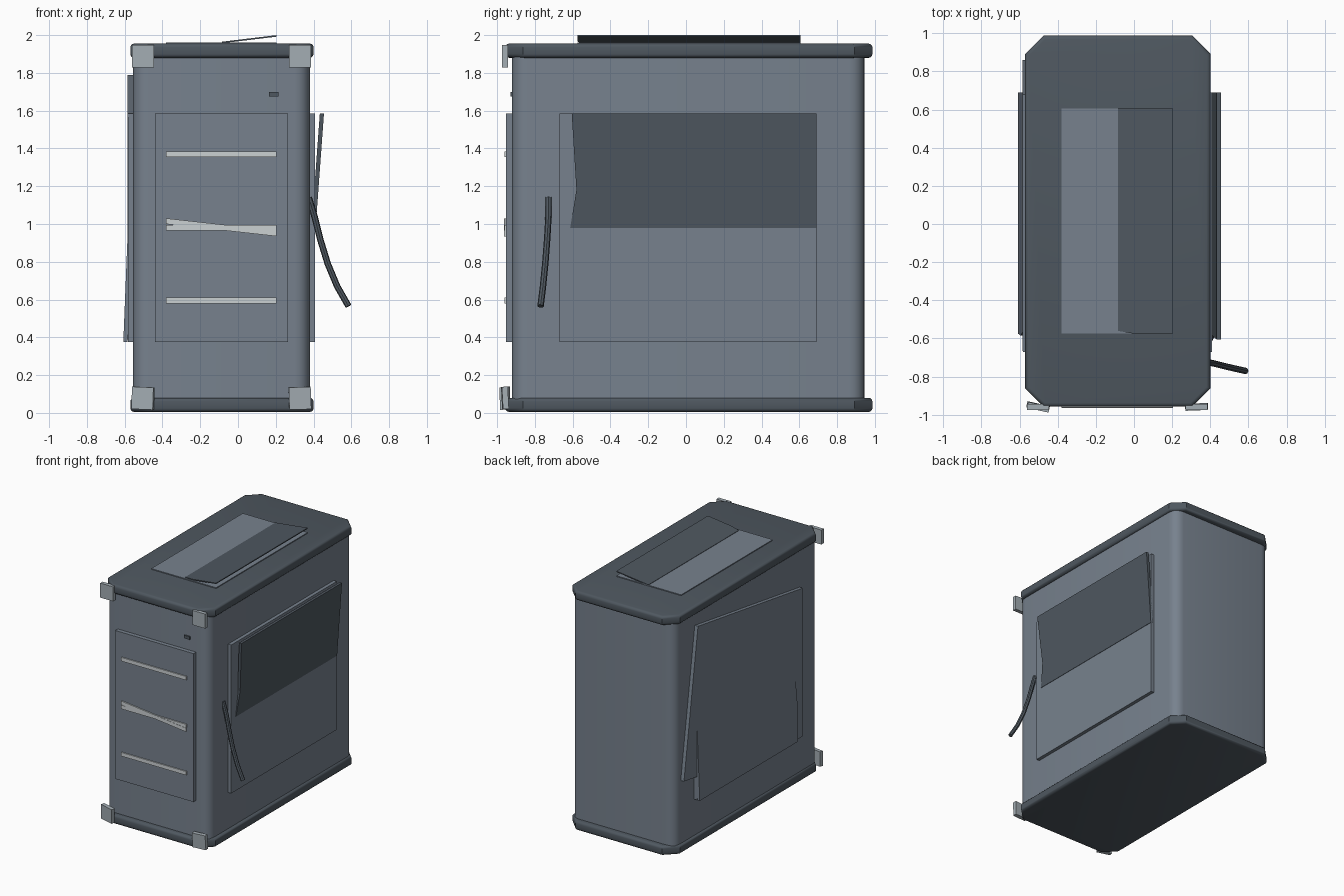
import bpy, bmesh, math
from mathutils import Vector, Matrix, Euler

if "Cube" in bpy.data.objects:
    bpy.data.objects.remove(bpy.data.objects["Cube"])


def material(name, rgb):
    m = bpy.data.materials.new(name)
    m.diffuse_color = (*rgb, 1)
    m.use_nodes = True
    m.node_tree.nodes["Principled BSDF"].inputs["Base Color"].default_value = m.diffuse_color
    return m


SLATE = material("slate grey", (0.185, 0.222, 0.270))
DARK = material("dark grey", (0.078, 0.097, 0.117))
STEEL = material("steel grey", (0.37, 0.42, 0.455))
PALE = material("pale grey", (0.60, 0.635, 0.65))


def finish(name, bm, mat, smooth=False):
    bmesh.ops.recalc_face_normals(bm, faces=bm.faces)
    me = bpy.data.meshes.new(name)
    bm.to_mesh(me)
    bm.free()
    me.materials.append(mat)
    if smooth:
        for p in me.polygons:
            p.use_smooth = True
        me.set_sharp_from_angle(angle=math.radians(35))
    ob = bpy.data.objects.new(name, me)
    bpy.context.collection.objects.link(ob)
    return ob


def box(name, lo, hi, mat, rot=(0, 0, 0), corner=0, segs=1, rim=0):
    """Box between two corners; optional vertical-edge bevel and rim bevel."""
    lo, hi = Vector(lo), Vector(hi)
    bm = bmesh.new()
    bmesh.ops.create_cube(bm, size=1)
    bmesh.ops.scale(bm, vec=hi - lo, verts=bm.verts)

    def vertical(e):
        d = e.verts[0].co - e.verts[1].co
        return abs(d.z) > 0.01

    if corner:
        bmesh.ops.bevel(bm, geom=[e for e in bm.edges if vertical(e)], offset=corner,
                        segments=segs, profile=0.5, affect='EDGES')
    if rim:
        bmesh.ops.bevel(bm, geom=[e for e in bm.edges if not vertical(e)], offset=rim,
                        segments=3, profile=0.5, affect='EDGES')
    mx = Matrix.Translation((lo + hi) / 2) @ Euler(rot).to_matrix().to_4x4()
    bmesh.ops.transform(bm, matrix=mx, verts=bm.verts)
    return finish(name, bm, mat, corner > 0)


def plate(name, pts, offset, mat):
    """Flat outline thickened along an offset vector."""
    bm = bmesh.new()
    face = bm.faces.new([bm.verts.new(p) for p in pts])
    res = bmesh.ops.extrude_face_region(bm, geom=[face], use_keep_orig=True)
    bmesh.ops.translate(bm, vec=offset,
                        verts=[g for g in res["geom"] if isinstance(g, bmesh.types.BMVert)])
    return finish(name, bm, mat)


# Main case and its two end caps
box("case_body", (-0.555, -0.92, 0.04), (0.38, 0.945, 1.92), SLATE, corner=0.08, segs=5)
for name, z in (("bottom_cap", 0.005), ("top_cap", 1.88)):
    box(name, (-0.57, -0.957, z), (0.40, 0.987, z + 0.075), DARK, corner=0.095, rim=0.02)

# Raised panels on front, right, left and top
Z0, Z1 = 0.375, 1.585
box("front_panel", (-0.44, -0.953, Z0), (0.265, -0.90, Z1), SLATE)
box("right_panel", (0.36, -0.67, Z0), (0.408, 0.69, Z1), SLATE)
box("left_panel", (-0.582, -0.67, Z0), (-0.54, 0.69, Z1), SLATE)
box("top_panel", (-0.38, -0.575, 1.95), (0.205, 0.605, 1.962), SLATE)

# Right pane: dark, leaning outward at the top, with a notched front edge
right = [(-0.605, 1.585), (-0.58, 1.18), (-0.613, 0.98), (0.69, 0.98), (0.69, 1.585)]
plate("right_pane", [(0.411 + (z - 0.98) * 0.073, y, z) for y, z in right],
      (-0.022, 0, 0), DARK)

# Top flap: dark half tilted upward
top = [(-0.085, -0.56), (0.0, -0.575), (0.205, -0.575), (0.205, 0.605), (-0.085, 0.605)]
plate("top_flap", [(x, y, 1.965 + (x + 0.085) * 0.12) for x, y in top],
      (0, 0, -0.008), DARK)

# Left loose panel, swung about its upper front corner
a = 0.15
swung = []
for u, v in ((0, 0), (1.36, 0), (1.36, -1.21), (0, -1.21)):
    swung.append((-0.584, -0.665 + u * math.cos(a) - v * math.sin(a),
                  Z1 + u * math.sin(a) + v * math.cos(a)))
plate("left_loose_panel", swung, (0.03, 0, 0), SLATE)

# Left lower pane, leaning outward at the bottom
left = [(0.69, 0.98), (0.69, 0.375), (-0.575, 0.375), (-0.585, 0.70), (-0.565, 0.98)]
plate("left_lower_pane", [(-0.583 - (0.98 - z) * 0.04, y, z) for y, z in left],
      (0.022, 0, 0), SLATE)

# Pale strips on the front, the middle one doubled by a crooked strip
for i, z in enumerate((0.595, 0.98, 1.37)):
    box(f"front_strip_{i}", (-0.38, -0.962, z - 0.015), (0.205, -0.95, z + 0.015), PALE)
plate("crooked_strip", [(-0.38, -0.964, 1.03), (0.205, -0.964, 0.965),
                        (0.205, -0.964, 0.935), (-0.38, -0.964, 1.0)], (0, 0.01, 0), PALE)

# Small dark slot on the front
box("front_slot", (0.163, -0.93, 1.675), (0.215, -0.91, 1.70), DARK)

# Corner brackets, the lower left one twisted
brackets = (("top_left", -0.503, 1.888, (0, 0, 0)), ("top_right", 0.328, 1.888, (0, 0, 0)),
            ("bottom_left", -0.503, 0.078, (0.03, 0.04, -0.22)),
            ("bottom_right", 0.328, 0.078, (0.05, -0.03, 0.04)))
for name, x, z, rot in brackets:
    box(name + "_bracket", (x - 0.058, -0.974, z - 0.059), (x + 0.058, -0.943, z + 0.059),
        STEEL, rot)

# Bent lever on the right side
cu = bpy.data.curves.new("lever_path", 'CURVE')
cu.dimensions = '3D'
cu.bevel_depth = 0.017
cu.bevel_resolution = 2
cu.use_fill_caps = True
path = [(0.375, -0.728, 1.14), (0.405, -0.728, 1.04), (0.435, -0.735, 0.92),
        (0.475, -0.745, 0.79), (0.525, -0.757, 0.67), (0.585, -0.77, 0.565)]
sp = cu.splines.new('POLY')
sp.points.add(len(path) - 1)
for p, co in zip(sp.points, path):
    p.co = (*co, 1)
tmp = bpy.data.objects.new("lever_path", cu)
bm = bmesh.new()
bm.from_mesh(bpy.data.meshes.new_from_object(tmp))
bpy.data.objects.remove(tmp)
finish("side_lever", bm, DARK, True)
